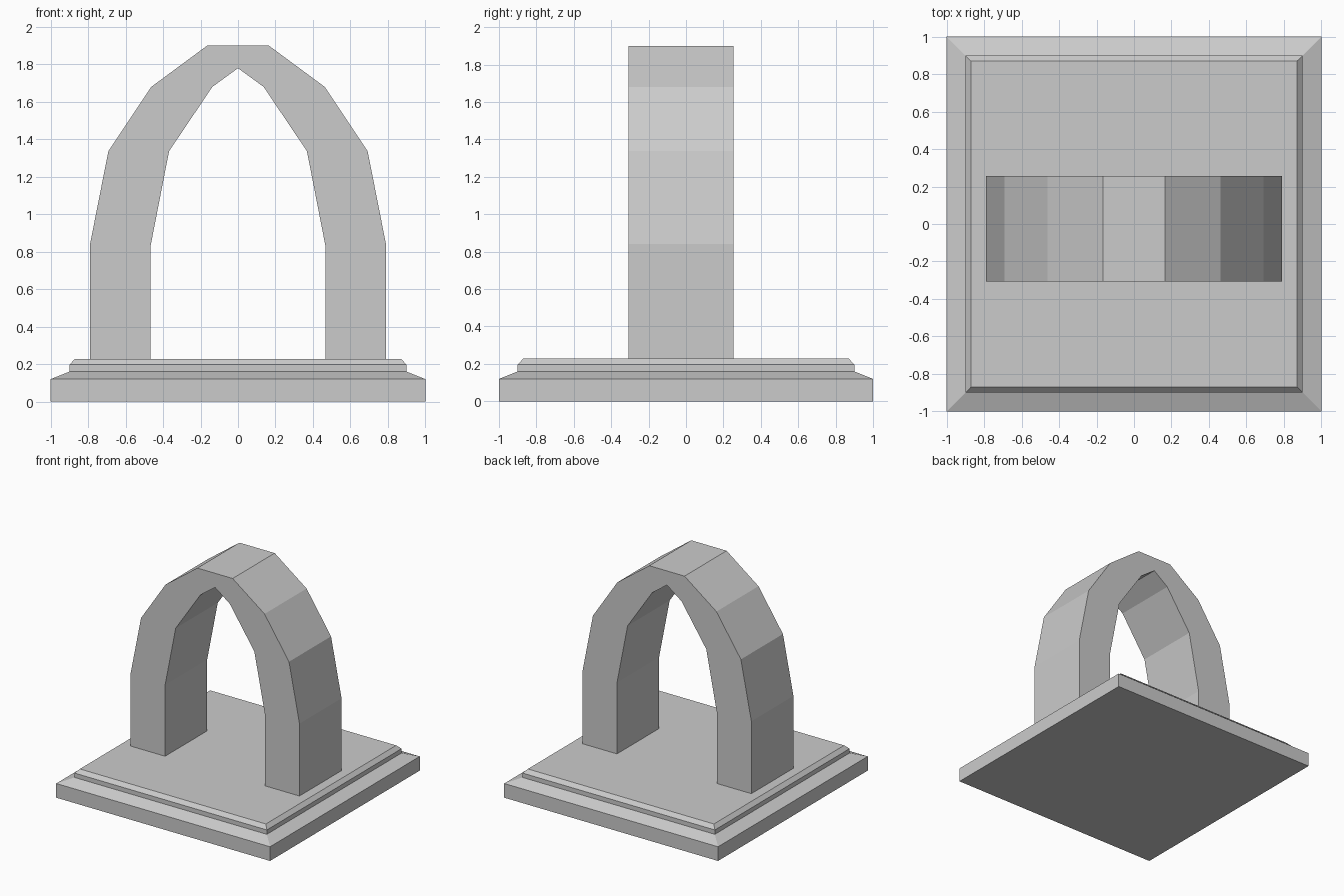
import bpy, bmesh

if "Cube" in bpy.data.objects:
    bpy.data.objects.remove(bpy.data.objects["Cube"])


def make_object(name, bm):
    bmesh.ops.recalc_face_normals(bm, faces=bm.faces)
    mesh = bpy.data.meshes.new(name)
    bm.to_mesh(mesh)
    bm.free()
    obj = bpy.data.objects.new(name, mesh)
    bpy.context.collection.objects.link(obj)
    return obj


def stepped_plinth(name, levels):
    """Stack square rings given as (half width, height) and cap both ends."""
    bm = bmesh.new()
    rings = [[bm.verts.new((sx * h, sy * h, z))
              for sx, sy in ((-1, -1), (1, -1), (1, 1), (-1, 1))]
             for h, z in levels]
    for low, high in zip(rings, rings[1:]):
        for i in range(4):
            j = (i + 1) % 4
            bm.faces.new((low[i], low[j], high[j], high[i]))
    bm.faces.new(rings[0][::-1])
    bm.faces.new(rings[-1])
    return make_object(name, bm)


def extruded_profile(name, points, y0, y1):
    """Extrude an x-z outline along y."""
    bm = bmesh.new()
    face = bm.faces.new([bm.verts.new((x, y0, z)) for x, z in points])
    ext = bmesh.ops.extrude_face_region(bm, geom=[face], use_keep_orig=True)
    verts = [v for v in ext["geom"] if isinstance(v, bmesh.types.BMVert)]
    bmesh.ops.translate(bm, verts=verts, vec=(0, y1 - y0, 0))
    return make_object(name, bm)


# Square base with a sloped step and a bevelled top
stepped_plinth("base", [(1, 0), (1, 0.12), (0.9, 0.16), (0.9, 0.197), (0.87, 0.228)])

# Pointed arch: right half of the outer and inner outlines, mirrored in x
outer = [(0.79, 0.228), (0.79, 0.84), (0.692, 1.337), (0.463, 1.68), (0.165, 1.9)]
inner = [(0.467, 0.228), (0.467, 0.83), (0.368, 1.337), (0.137, 1.68)]
apex = [(0, 1.78)]


def mirrored(points):
    return [(-x, z) for x, z in points]


outline = (outer + mirrored(outer)[::-1] + mirrored(inner) + apex + inner[::-1])
extruded_profile("arch", outline, -0.307, 0.255)
